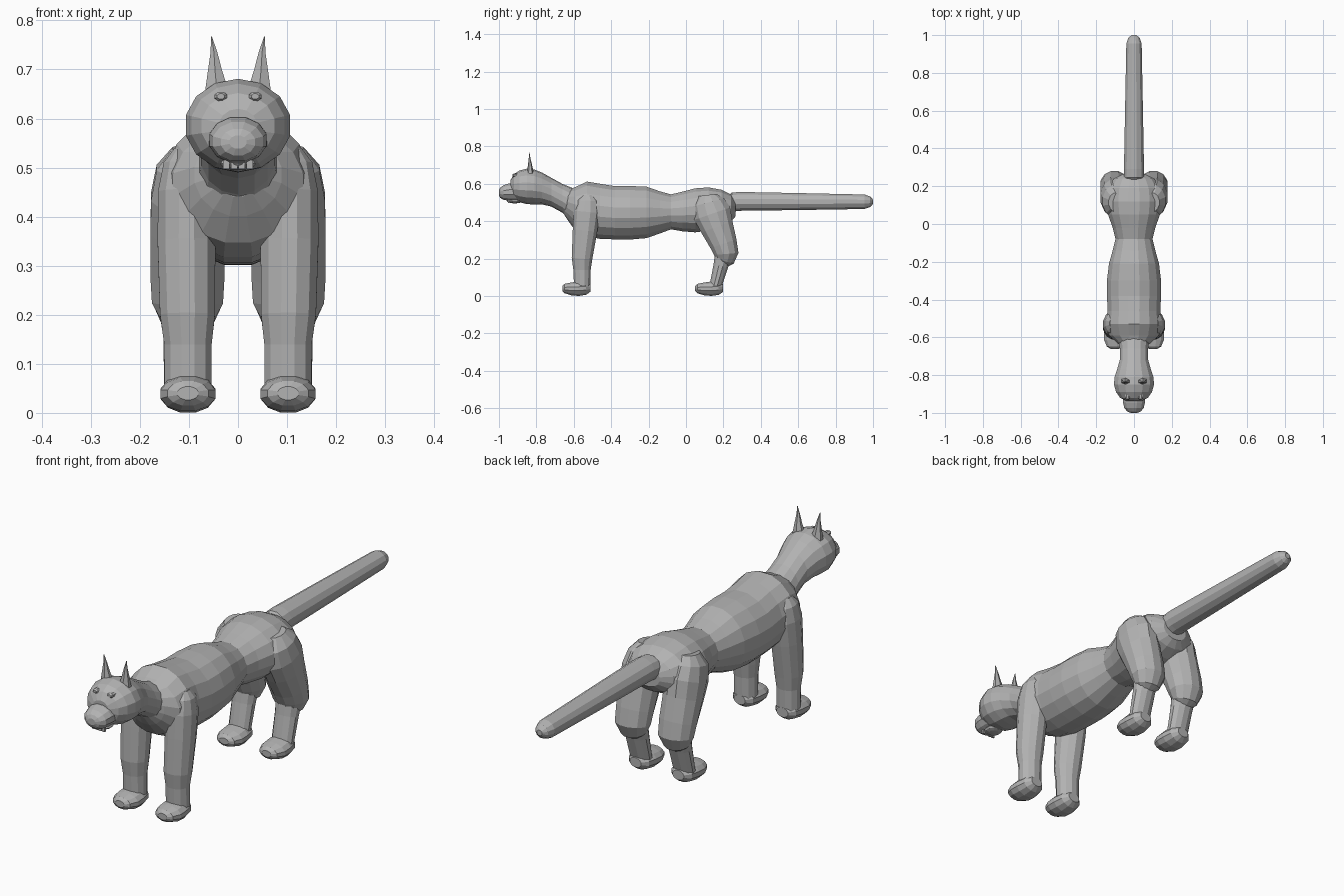
import bpy, bmesh, math
from mathutils import Vector

grey = bpy.data.materials.new("plain grey")
grey.diffuse_color = (0.45, 0.45, 0.45, 1)


def finish(bm, name):
    bmesh.ops.recalc_face_normals(bm, faces=bm.faces[:])
    mesh = bpy.data.meshes.new(name)
    bm.to_mesh(mesh)
    bm.free()
    mesh.materials.append(grey)
    obj = bpy.data.objects.new(name, mesh)
    bpy.context.collection.objects.link(obj)
    return obj


def loft(name, rings, sides=14, axis=None):
    """Skin rings (x, y, z, half width, half depth) set across their path."""
    bm = bmesh.new()
    pts = [Vector(r[:3]) for r in rings]
    loops = []
    for i, (p, r) in enumerate(zip(pts, rings)):
        t = axis or pts[min(i + 1, len(pts) - 1)] - pts[max(i - 1, 0)]
        side = Vector((1, 0, 0))
        up = side.cross(Vector((0, t[1], t[2]))).normalized()
        loop = []
        for k in range(sides):
            a = 2 * math.pi * (k + 0.5) / sides
            loop.append(bm.verts.new(p + side * r[3] * math.cos(a) + up * r[4] * math.sin(a)))
        loops.append(loop)
    for a, b in zip(loops, loops[1:]):
        for k in range(sides):
            n = (k + 1) % sides
            bm.faces.new((a[k], a[n], b[n], b[k]))
    bm.faces.new(loops[0])
    bm.faces.new(loops[-1])
    return finish(bm, name)


def ball(name, centre, size, u=12, v=8):
    bm = bmesh.new()
    bmesh.ops.create_uvsphere(bm, u_segments=u, v_segments=v, radius=1)
    for vert in bm.verts:
        vert.co = Vector([c + s * q for c, s, q in zip(centre, size, vert.co)])
    return finish(bm, name)


def box(name, centre, size):
    bm = bmesh.new()
    bmesh.ops.create_cube(bm, size=1)
    for vert in bm.verts:
        vert.co = Vector([c + s * q for c, s, q in zip(centre, size, vert.co)])
    return finish(bm, name)


Y = Vector((0, 1, 0))

# Torso with chest, belly, narrow waist and hips
loft("torso", [
    (0, -0.655, 0.49, 0.05, 0.05), (0, -0.63, 0.485, 0.09, 0.085),
    (0, -0.59, 0.465, 0.135, 0.12), (0, -0.53, 0.465, 0.15, 0.15),
    (0, -0.46, 0.453, 0.142, 0.15), (0, -0.38, 0.445, 0.146, 0.145),
    (0, -0.30, 0.445, 0.146, 0.146), (0, -0.21, 0.447, 0.135, 0.14),
    (0, -0.14, 0.447, 0.115, 0.115), (0, -0.08, 0.45, 0.10, 0.095),
    (0, -0.02, 0.452, 0.115, 0.108), (0, 0.05, 0.458, 0.14, 0.12),
    (0, 0.12, 0.465, 0.15, 0.118), (0, 0.19, 0.47, 0.14, 0.1),
    (0, 0.24, 0.47, 0.11, 0.075), (0, 0.265, 0.47, 0.06, 0.045),
], sides=16, axis=Y)

# Neck and head in one skin
loft("neck_and_head", [
    (0, -0.52, 0.475, 0.10, 0.09), (0, -0.60, 0.485, 0.085, 0.09),
    (0, -0.66, 0.522, 0.077, 0.077), (0, -0.72, 0.555, 0.077, 0.077),
    (0, -0.77, 0.575, 0.092, 0.085), (0, -0.81, 0.583, 0.105, 0.093),
    (0, -0.85, 0.586, 0.109, 0.095), (0, -0.89, 0.586, 0.097, 0.085),
    (0, -0.92, 0.585, 0.076, 0.067), (0, -0.938, 0.583, 0.04, 0.037),
], axis=Y)

# Muzzle, jaw, nose pad and teeth
loft("muzzle", [
    (0, -0.88, 0.556, 0.062, 0.05), (0, -0.945, 0.556, 0.060, 0.048),
    (0, -0.975, 0.553, 0.053, 0.041), (0, -0.993, 0.552, 0.036, 0.028),
    (0, -1.0, 0.552, 0.018, 0.014),
], sides=12, axis=Y)
ball("lower_jaw", (0, -0.915, 0.508), (0.038, 0.042, 0.013), 10, 6)
for i in (-1.5, -0.5, 0.5, 1.5):
    box("tooth", (i * 0.016, -0.948, 0.506), (0.013, 0.01, 0.018))

# Round tapering tail
loft("tail", [
    (0, 0.21, 0.49, 0.035, 0.035), (0, 0.245, 0.502, 0.055, 0.053),
    (0, 0.29, 0.506, 0.055, 0.052), (0, 0.60, 0.505, 0.049, 0.047),
    (0, 0.955, 0.504, 0.042, 0.040), (0, 0.985, 0.504, 0.031, 0.029),
    (0, 1.0, 0.504, 0.013, 0.012),
], sides=12, axis=Y)

for s, tag in ((-1, "left"), (1, "right")):
    # Front leg
    loft("front_leg_" + tag, [
        (s * 0.105, -0.525, 0.54, 0.025, 0.03),
        (s * 0.105, -0.525, 0.51, 0.048, 0.06),
        (s * 0.105, -0.53, 0.45, 0.060, 0.073),
        (s * 0.105, -0.54, 0.35, 0.061, 0.068),
        (s * 0.103, -0.556, 0.20, 0.058, 0.057),
        (s * 0.102, -0.556, 0.14, 0.050, 0.048),
        (s * 0.102, -0.555, 0.05, 0.050, 0.045),
    ], sides=12)
    # Hind leg: thigh, bent knee and shin
    loft("hind_thigh_" + tag, [
        (s * 0.10, 0.115, 0.54, 0.035, 0.05),
        (s * 0.102, 0.12, 0.50, 0.066, 0.09),
        (s * 0.103, 0.14, 0.44, 0.077, 0.105),
        (s * 0.103, 0.165, 0.37, 0.078, 0.092),
        (s * 0.103, 0.20, 0.28, 0.078, 0.076),
        (s * 0.103, 0.215, 0.225, 0.075, 0.068),
        (s * 0.103, 0.208, 0.185, 0.055, 0.050),
        (s * 0.103, 0.20, 0.165, 0.03, 0.025),
    ], sides=12)
    loft("hind_shin_" + tag, [
        (s * 0.103, 0.205, 0.24, 0.056, 0.05),
        (s * 0.103, 0.186, 0.16, 0.051, 0.041),
        (s * 0.103, 0.157, 0.05, 0.049, 0.033),
    ], sides=12)
    # Paws
    for part, y in (("front_paw_", -0.585), ("hind_paw_", 0.125)):
        loft(part + tag, [
            (s * 0.102, y - 0.076, 0.040, 0.022, 0.014),
            (s * 0.102, y - 0.064, 0.040, 0.043, 0.026),
            (s * 0.102, y - 0.030, 0.038, 0.058, 0.035),
            (s * 0.102, y + 0.010, 0.039, 0.058, 0.040),
            (s * 0.102, y + 0.050, 0.041, 0.050, 0.036),
            (s * 0.102, y + 0.074, 0.043, 0.028, 0.021),
        ], sides=12, axis=Y)
    # Pointed ear with a thin tip
    loft("ear_" + tag, [
        (s * 0.043, -0.832, 0.655, 0.028, 0.019),
        (s * 0.047, -0.834, 0.70, 0.016, 0.011),
        (s * 0.049, -0.836, 0.735, 0.008, 0.005),
        (s * 0.054, -0.838, 0.767, 0.001, 0.001),
    ], sides=6, axis=Vector((0, 0, 1)))
    # Small raised eye
    loft("eye_" + tag, [
        (s * 0.035, -0.895, 0.645, 0.014, 0.010),
        (s * 0.035, -0.922, 0.645, 0.014, 0.010),
        (s * 0.035, -0.928, 0.645, 0.008, 0.006),
    ], sides=8, axis=Y)
